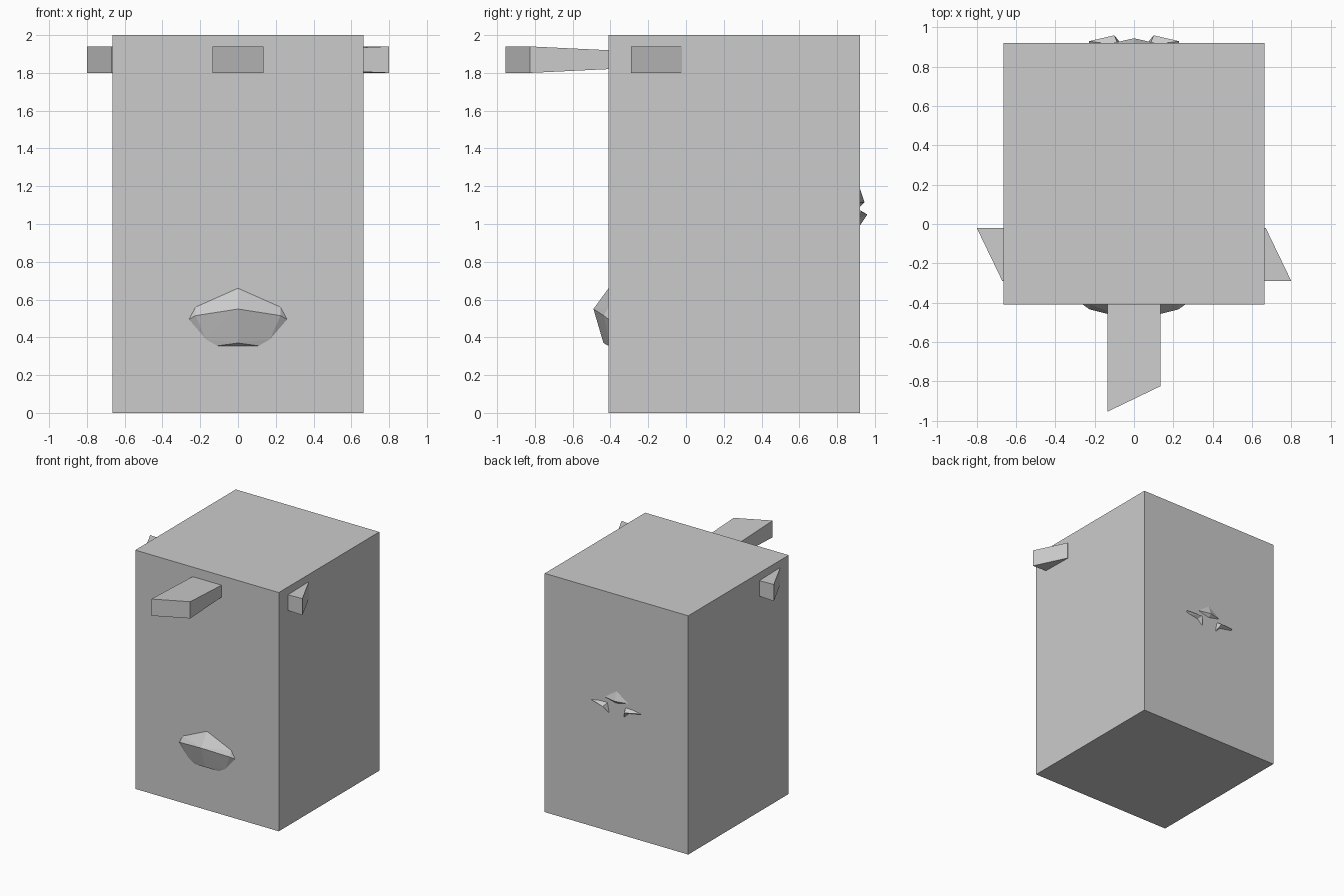
import bpy, bmesh
from math import pi
from mathutils import Matrix

if "Cube" in bpy.data.objects:
    bpy.data.objects.remove(bpy.data.objects["Cube"])

X, FRONT, BACK = 0.665, -0.41, 0.92      # cabinet extents


def finish(bm, name):
    bmesh.ops.recalc_face_normals(bm, faces=bm.faces[:])
    me = bpy.data.meshes.new(name)
    bm.to_mesh(me)
    bm.free()
    ob = bpy.data.objects.new(name, me)
    bpy.context.collection.objects.link(ob)
    return ob


def hull(name, points):
    """Faceted solid wrapped around a few points."""
    bm = bmesh.new()
    for p in points:
        bm.verts.new(p)
    res = bmesh.ops.convex_hull(bm, input=bm.verts[:])
    loose = [v for v in bm.verts if not v.link_faces]
    bmesh.ops.delete(bm, geom=loose, context='VERTS')
    return finish(bm, name)


def mirrored(points):
    return points + [(-x, y, z) for x, y, z in points if x]


# main box
bm = bmesh.new()
bmesh.ops.create_cube(bm, size=1, matrix=Matrix.Translation((0, (FRONT + BACK) / 2, 1))
                      @ Matrix.Diagonal((2 * X, BACK - FRONT, 2, 1)))
finish(bm, "box_body")

# four pinwheel blades around a vertical axis, thicker towards slanted tips
for i in range(4):
    pts = []
    for s in (-1, 1):
        w = 0.135
        pts += [(-w, -0.80, 1.87 + s * 0.07), (w, -0.67, 1.87 + s * 0.07),
                (-w, -0.15, 1.87 + s * 0.045), (w, -0.15, 1.87 + s * 0.045)]
    blade = hull(f"blade_{i}", pts)
    blade.data.transform(Matrix.Translation((0, -0.155, 0)) @ Matrix.Rotation(i * pi / 2, 4, 'Z'))

# faceted bulge low on the front
hull("front_bulge", mirrored([
    (0, -0.49, 0.55), (0, -0.437, 0.37), (0, FRONT, 0.66),
    (0.225, -0.435, 0.515), (0.225, FRONT, 0.56), (0.26, FRONT, 0.495),
    (0.17, FRONT, 0.39), (0.11, FRONT, 0.355), (0, -0.35, 0.5)]))

# small shards poking through the back: one centre, two L-shaped sides
for s in (-1, 1):
    side = "right" if s > 0 else "left"
    hull("centre_shard_" + side, [
        (0, BACK, 1.19), (0, 0.945, 1.115), (0, BACK, 1.09),
        (s * 0.11, BACK, 1.115), (0, 0.90, 1.13)])
    hull("outer_shard_" + side, [
        (s * 0.23, 0.93, 1.065), (s * 0.23, 0.91, 1.05), (s * 0.10, 0.96, 1.05),
        (s * 0.08, 0.91, 1.08), (s * 0.12, 0.91, 1.03)])
    hull("lower_shard_" + side, [
        (s * 0.10, 0.96, 1.05), (s * 0.06, 0.91, 0.975),
        (s * 0.08, 0.91, 1.08), (s * 0.12, 0.91, 1.03)])
